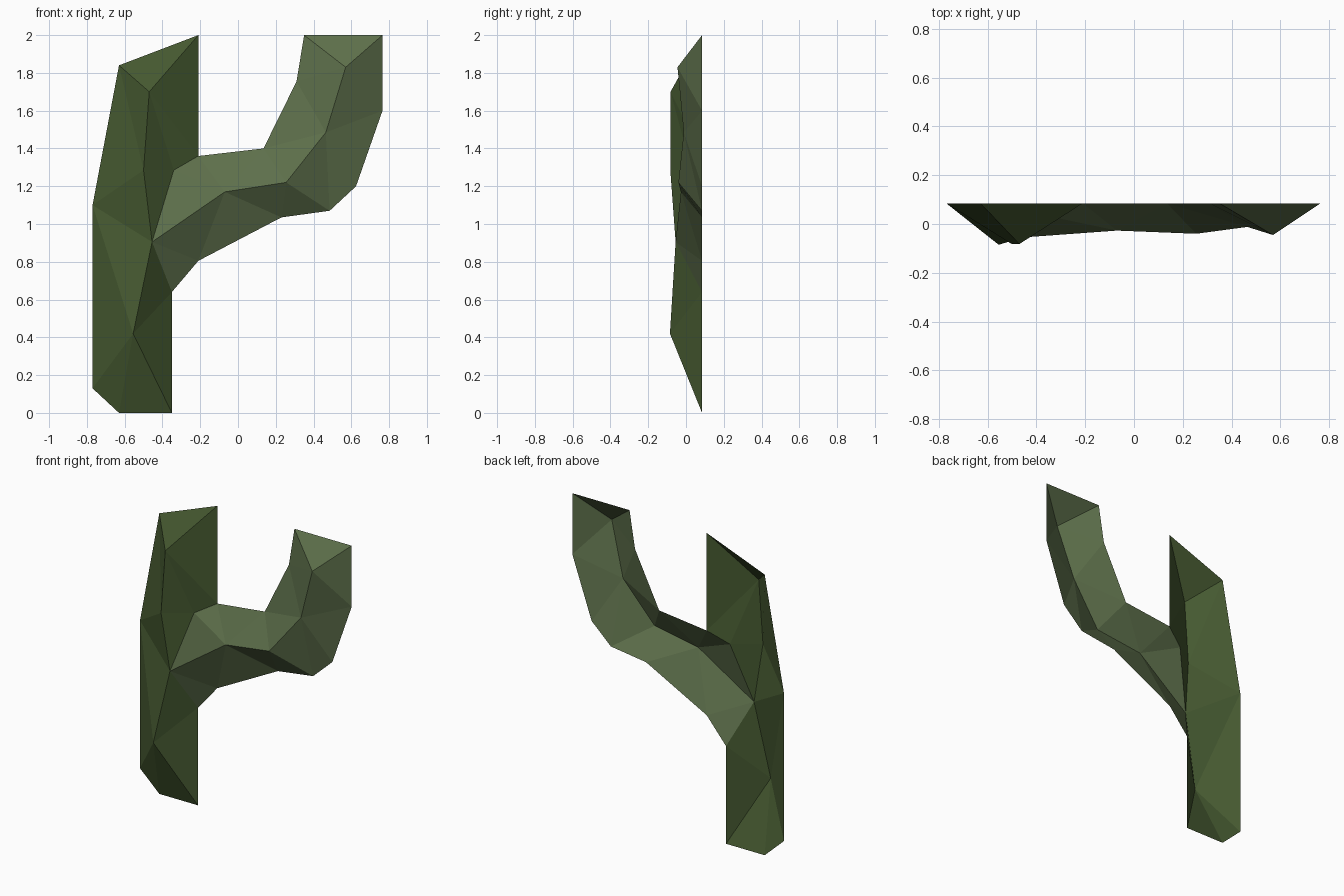
import bpy
from mathutils import Vector

if "Cube" in bpy.data.objects:
    bpy.data.objects.remove(bpy.data.objects["Cube"])

BACK = 0.085  # depth of the open rim


def rim(*pts):
    return [Vector((x, BACK, z)) for x, z in pts]


def stitch(ridge, edge, steps):
    """Triangle strip between two chains: o = advance edge, i = advance ridge."""
    a = b = 0
    tris = []
    for s in steps:
        if s == "o":
            tris.append((ridge[a], edge[b], edge[b + 1]))
            b += 1
        else:
            tris.append((ridge[a], ridge[a + 1], edge[b]))
            a += 1
    return tris


def build(name, tris, color):
    verts, faces = [], []
    for t in tris:
        p, q, r = t
        if (q - p).cross(r - p).y > 0:   # every facet faces the front
            t = (p, r, q)
        for v in t:
            if v not in verts:
                verts.append(v)
        faces.append([verts.index(v) for v in t])
    me = bpy.data.meshes.new(name)
    me.from_pydata(verts, [], faces)
    mat = bpy.data.materials.new(name + "_green")
    mat.diffuse_color = color
    mat.use_nodes = True
    mat.node_tree.nodes["Principled BSDF"].inputs["Base Color"].default_value = mat.diffuse_color
    me.materials.append(mat)
    ob = bpy.data.objects.new(name, me)
    bpy.context.collection.objects.link(ob)


# Raised ridge points
low, fork = Vector((-0.555, -0.085, 0.42)), Vector((-0.455, -0.055, 0.905))
mid, notch = Vector((-0.5, -0.083, 1.285)), Vector((-0.34, 0.03, 1.285))
high = Vector((-0.47, -0.082, 1.7))
arm1, arm2 = Vector((-0.07, -0.027, 1.17)), Vector((0.255, -0.04, 1.22))
arm3, arm4 = Vector((0.465, -0.012, 1.485)), Vector((0.57, -0.045, 1.83))

# Flat rims
trunk_rim = rim((-0.35, 0), (-0.63, 0), (-0.77, 0.13), (-0.77, 0.54),
                (-0.77, 1.1), (-0.63, 1.84), (-0.21, 2), (-0.21, 1.36))
arm_rim = rim((-0.35, 0.64), (-0.21, 0.805), (0.23, 1.035), (0.485, 1.07),
              (0.625, 1.2), (0.765, 1.6), (0.765, 2), (0.35, 2),
              (0.31, 1.755), (0.135, 1.4), (-0.21, 1.36))

# Upright trunk: left strip, right side, and the patch above the fork
trunk = stitch([low, fork, mid, high], trunk_rim, "ooooiioioo")
trunk += stitch([low, fork], [trunk_rim[0], arm_rim[0]], "oi")
trunk += [(fork, mid, notch), (mid, high, notch), (notch, high, trunk_rim[-1])]
build("trunk", trunk, (0.06, 0.10, 0.03, 1))

# Curved side arm: strip along its underside, round the tip and back
arm = stitch([fork, arm1, arm2, arm3, arm4, arm3, arm2, arm1, notch],
             arm_rim, "oioioiooioooioiioi")
arm.append((fork, notch, arm1))
build("side_arm", arm, (0.11, 0.16, 0.07, 1))
